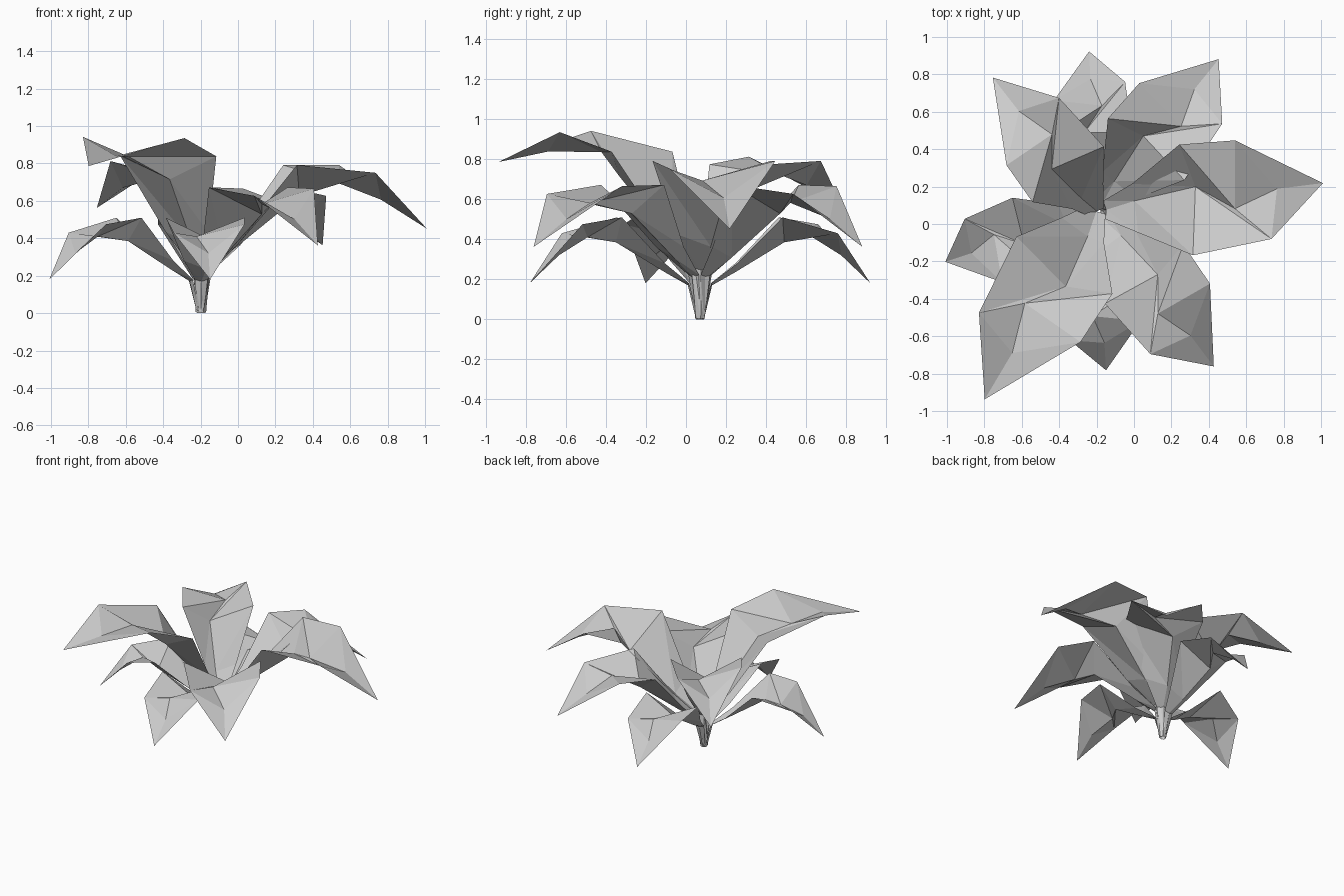
import bpy
import bmesh
from math import radians, sin, cos
from mathutils import Vector

cube = bpy.data.objects.get("Cube")
if cube:
    bpy.data.objects.remove(cube, do_unlink=True)

# One flat grey for all foliage
grey = bpy.data.materials.new("leaf_grey")
grey.use_nodes = True
COLOUR = (0.6, 0.6, 0.6, 1)
grey.diffuse_color = COLOUR
grey.node_tree.nodes["Principled BSDF"].inputs["Base Color"].default_value = COLOUR

ROOT = Vector((-0.2, 0.07, 0))

# Leaf cross-sections from stem to shoulder: left edge, midrib, right edge
# Each point is (reach, side, height)
SECTIONS = [
    ((.01, .015, 0), (.02, 0, 0), (.01, -.015, 0)),
    ((.055, .035, .18), (.06, 0, .17), (.055, -.035, .18)),
    ((.18, .085, .28), (.175, .02, .235), (.18, -.10, .28)),
    ((.40, .21, .51), (.42, .045, .385), (.40, -.21, .51)),
    ((.595, .20, .475), (.555, -.055, .41), (.675, -.185, .43)),
]
RIDGE = (.70, 0, .32)
TIP = (.845, 0, .18)


def make_leaf(name, heading, lift, length, width, height):
    """Scale the leaf, lift it about its root, then turn it to its heading."""
    a, t = radians(heading), radians(lift)
    bm = bmesh.new()

    def vert(p):
        r, s, z = p[0] * length, p[1] * width, p[2] * height
        r, z = r * cos(t) - z * sin(t), r * sin(t) + z * cos(t)
        return bm.verts.new(ROOT + Vector((r * cos(a) - s * sin(a),
                                           r * sin(a) + s * cos(a), z)))

    rows = [[vert(p) for p in row] for row in SECTIONS]
    ridge, tip = vert(RIDGE), vert(TIP)

    # Two folded halves between neighbouring sections
    for (l0, m0, r0), (l1, m1, r1) in zip(rows, rows[1:]):
        for tri in ((m0, m1, l0), (l0, m1, l1), (m0, r0, r1), (m0, r1, m1)):
            bm.faces.new(tri)

    # Pointed end
    left, mid, right = rows[-1]
    for tri in ((mid, ridge, left), (left, ridge, tip),
                (mid, right, ridge), (right, tip, ridge)):
        bm.faces.new(tri)

    mesh = bpy.data.meshes.new(name)
    bm.to_mesh(mesh)
    bm.free()
    mesh.materials.append(grey)
    bpy.context.collection.objects.link(bpy.data.objects.new(name, mesh))


# Low ring of small leaves
for name, heading in (("back", 92.7), ("left_side", 198.6), ("front", 273.4)):
    make_leaf("low_leaf_" + name, heading, 0, 1.01, 1, 1)

# Middle ring
for name, heading in (("back", 51.2), ("front", 307)):
    make_leaf("middle_leaf_" + name, heading, 8, 1.28, 1.25, 1.19)
make_leaf("middle_leaf_raised", 127.9, 19.5, 1.23, 1.15, 1.27)

# Large top leaves
make_leaf("large_leaf_side", 7, 9.3, 1.51, 1.42, 1.38)
make_leaf("large_leaf_raised", 239.3, 25, 1.65, 1.42, 1.21)
